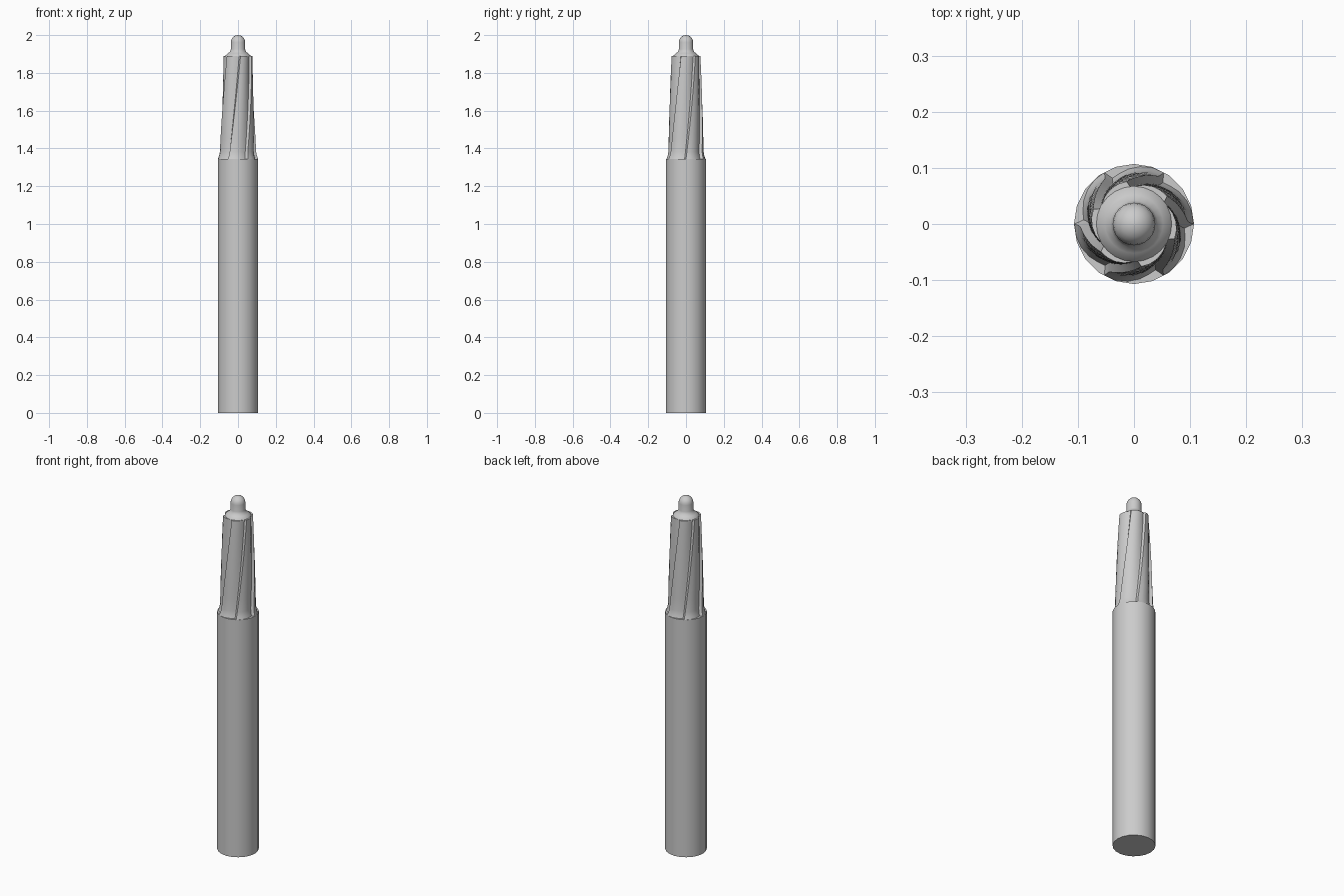
import bpy, bmesh, math

if "Cube" in bpy.data.objects:
    bpy.data.objects.remove(bpy.data.objects["Cube"])


def loft(name, rings, angle=35):
    """Skin a stack of equal-sized closed rings, capping both ends."""
    bm = bmesh.new()
    layers = [[bm.verts.new(p) for p in ring] for ring in rings]
    n = len(layers[0])
    for a, b in zip(layers, layers[1:]):
        for i in range(n):
            j = (i + 1) % n
            bm.faces.new((a[i], a[j], b[j], b[i]))
    bm.faces.new(layers[0][::-1])
    bm.faces.new(layers[-1])
    mesh = bpy.data.meshes.new(name)
    bm.to_mesh(mesh)
    bm.free()
    obj = bpy.data.objects.new(name, mesh)
    bpy.context.collection.objects.link(obj)
    bpy.context.view_layer.objects.active = obj
    obj.select_set(True)
    bpy.ops.object.shade_smooth_by_angle(angle=math.radians(angle))
    obj.select_set(False)
    return obj


def circle(r, z, n):
    return [(r * math.cos(2 * math.pi * i / n), r * math.sin(2 * math.pi * i / n), z)
            for i in range(n)]


# Plain round shank, with a seam ring below the cutter
loft("shank", [circle(0.107, z, 20) for z in (0, 1.14, 1.345)])

# Tapered cutter: six saw-toothed lands twisting upwards
TEETH, TWIST, Z0, Z1 = 6, math.radians(40), 1.345, 1.89
LAND = [(0, 1.0), (0.2, 0.995), (0.4, 0.97), (0.6, 0.93), (0.78, 0.88), (0.92, 0.85)]
TAPER = [(0, 0.106), (0.03, 0.100), (0.07, 0.096)]
TAPER += [(t / 10, 0.096 - 0.019 * (t / 10 - 0.07) / 0.93) for t in range(2, 11)]


def toothed_ring(t, radius):
    ring = []
    for k in range(TEETH):
        for frac, scale in LAND:
            a = 2 * math.pi * (k + frac) / TEETH + TWIST * t
            r = radius * scale
            ring.append((r * math.cos(a), r * math.sin(a), Z0 + (Z1 - Z0) * t))
    return ring


loft("fluted_cutter", [toothed_ring(t, r) for t, r in TAPER])

# Pilot tip: flared shoulder, short pin, domed end
profile = [(0.068, 1.888), (0.066, 1.893), (0.052, 1.904), (0.042, 1.913), (0.038, 1.925)]
profile += [(0.038 * math.cos(math.radians(a)), 1.962 + 0.038 * math.sin(math.radians(a)))
            for a in (0, 18, 36, 54, 72, 87)]
loft("pilot_tip", [circle(r, z, 24) for r, z in profile], 50)
